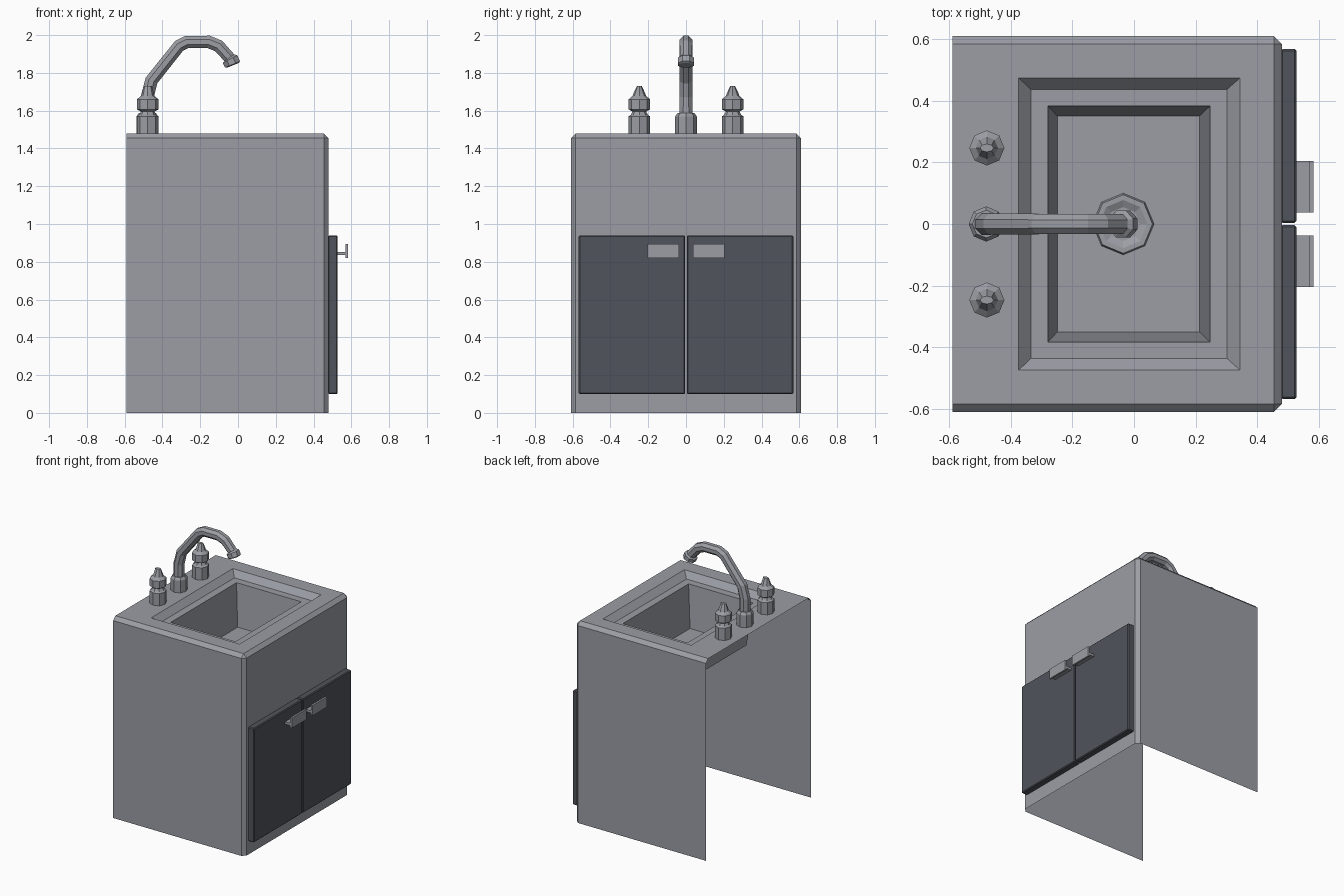
import bpy, bmesh, math
from mathutils import Vector

if "Cube" in bpy.data.objects:
    bpy.data.objects.remove(bpy.data.objects["Cube"])


def material(name, rgb):
    m = bpy.data.materials.new(name)
    m.diffuse_color = (*rgb, 1)
    m.use_nodes = True
    m.node_tree.nodes["Principled BSDF"].inputs["Base Color"].default_value = m.diffuse_color
    return m


GREY = material("light_grey_metal", (0.33, 0.34, 0.375))
DARK = material("dark_grey_door", (0.08, 0.087, 0.103))


def finish(name, bm, mat):
    bmesh.ops.recalc_face_normals(bm, faces=bm.faces)
    me = bpy.data.meshes.new(name)
    bm.to_mesh(me)
    bm.free()
    me.materials.append(mat)
    ob = bpy.data.objects.new(name, me)
    bpy.context.collection.objects.link(ob)
    return ob


def loft(bm, rings, closed=True, cap_start=False, cap_end=False):
    rows = [[bm.verts.new(p) for p in r] for r in rings]
    n = len(rows[0])
    for a, b in zip(rows, rows[1:]):
        for i in range(n if closed else n - 1):
            j = (i + 1) % n
            bm.faces.new((a[i], a[j], b[j], b[i]))
    if cap_start:
        bm.faces.new(rows[0][::-1])
    if cap_end:
        bm.faces.new(rows[-1])


def octagon(cx, cy, z, rx, ry=None):
    ry = rx if ry is None else ry
    return [(cx + rx * math.cos(i * math.pi / 4), cy + ry * math.sin(i * math.pi / 4), z)
            for i in range(8)]


def turned(name, cx, cy, profile):
    # eight-sided part from (z, radius x, optional radius y) rows
    bm = bmesh.new()
    loft(bm, [octagon(cx, cy, *p) for p in profile], cap_start=True, cap_end=True)
    return finish(name, bm, GREY)


def box(bm, x0, x1, y0, y1, z0, z1):
    loft(bm, [[(x0, y0, z), (x1, y0, z), (x1, y1, z), (x0, y1, z)] for z in (z0, z1)],
         cap_start=True, cap_end=True)


# Cabinet shell: open back and bottom, chamfered front and top edges
B, F, W, H, C = -0.59, 0.48, 0.61, 1.48, 0.026


def outline(z):
    return [(B, -W, z), (F - C, -W, z), (F, C - W, z), (F, W - C, z), (F - C, W, z), (B, W, z)]


bm = bmesh.new()
top = [(B, C - W, H)] + [(F - C, C - W, H)] * 2 + [(F - C, W - C, H)] * 2 + [(B, W - C, H)]
lower, upper = outline(0), outline(H - C)
rows = [[bm.verts.new(p) for p in r] for r in (lower, upper)]
t = [bm.verts.new(top[i]) for i in (0, 1, 3, 5)]
tv = [t[0], t[1], t[1], t[2], t[2], t[3]]
for i in range(5):
    bm.faces.new((rows[0][i], rows[0][i + 1], rows[1][i + 1], rows[1][i]))
    quad = [rows[1][i], rows[1][i + 1], tv[i + 1], tv[i]]
    bm.faces.new(list(dict.fromkeys(quad)))


# Countertop with stepped rim and basin
def rect(x0, x1, y, z):
    return [(x0, -y, z), (x1, -y, z), (x1, y, z), (x0, y, z)]


loft(bm, [rect(B, F - C, W - C, H), rect(-0.375, 0.345, 0.475, H),
          rect(-0.335, 0.302, 0.437, 1.437), rect(-0.28, 0.247, 0.383, 1.437),
          rect(-0.248, 0.212, 0.35, 1.13)], cap_end=True)
bmesh.ops.remove_doubles(bm, verts=bm.verts, dist=0.0005)
finish("sink_cabinet", bm, GREY)

# Drain ring in the basin
turned("drain", -0.035, 0, [(1.13, 0.1), (1.145, 0.095), (1.145, 0.078), (1.134, 0.055),
                            (1.134, 0.02)])

# Doors, handles and taps, one per side
for side, s in (("left", -1), ("right", 1)):
    bm = bmesh.new()
    ys = sorted((s * 0.004, s * 0.568))
    box(bm, 0.477, 0.528, *ys, 0.1, 0.94)
    bmesh.ops.bevel(bm, geom=bm.edges[:], offset=0.006, segments=1, affect='EDGES')
    finish(side + "_door", bm, DARK)

    bm = bmesh.new()
    ys = sorted((s * 0.037, s * 0.205))
    box(bm, 0.525, 0.57, *ys, 0.835, 0.853)
    box(bm, 0.569, 0.583, *ys, 0.82, 0.895)
    finish(side + "_handle", bm, GREY)

    turned(side + "_tap", -0.478, s * 0.247, [
        (1.475, 0.057), (1.57, 0.057), (1.578, 0.045), (1.595, 0.036), (1.607, 0.057),
        (1.66, 0.057), (1.678, 0.036), (1.69, 0.032), (1.73, 0.022, 0.013)])

# Spout base
turned("spout_base", -0.48, 0, [(1.475, 0.057), (1.57, 0.057), (1.588, 0.045)])

# Curved spout swept along a path of (x, z, radius)
path = [(-0.48, 1.57, 0.039), (-0.48, 1.675, 0.037), (-0.458, 1.76, 0.037),
        (-0.312, 1.943, 0.036), (-0.27, 1.964, 0.036), (-0.155, 1.964, 0.036),
        (-0.103, 1.943, 0.036), (-0.046, 1.88, 0.034), (-0.042, 1.873, 0.047),
        (-0.029, 1.845, 0.047), (-0.027, 1.84, 0.036)]
pts = [Vector((x, 0, z)) for x, z, r in path]
rings = []
for i, p in enumerate(pts):
    d = Vector()
    if i:
        d += (p - pts[i - 1]).normalized()
    if i < len(pts) - 1:
        d += (pts[i + 1] - p).normalized()
    d.normalize()
    v = Vector((0, 1, 0))
    u = v.cross(d)
    r = path[i][2]
    rings.append([p + r * (u * math.cos((k + 0.5) * math.pi / 4) + v * math.sin((k + 0.5) * math.pi / 4))
                  for k in range(8)])
bm = bmesh.new()
loft(bm, rings, cap_start=True, cap_end=True)
finish("spout", bm, GREY)
